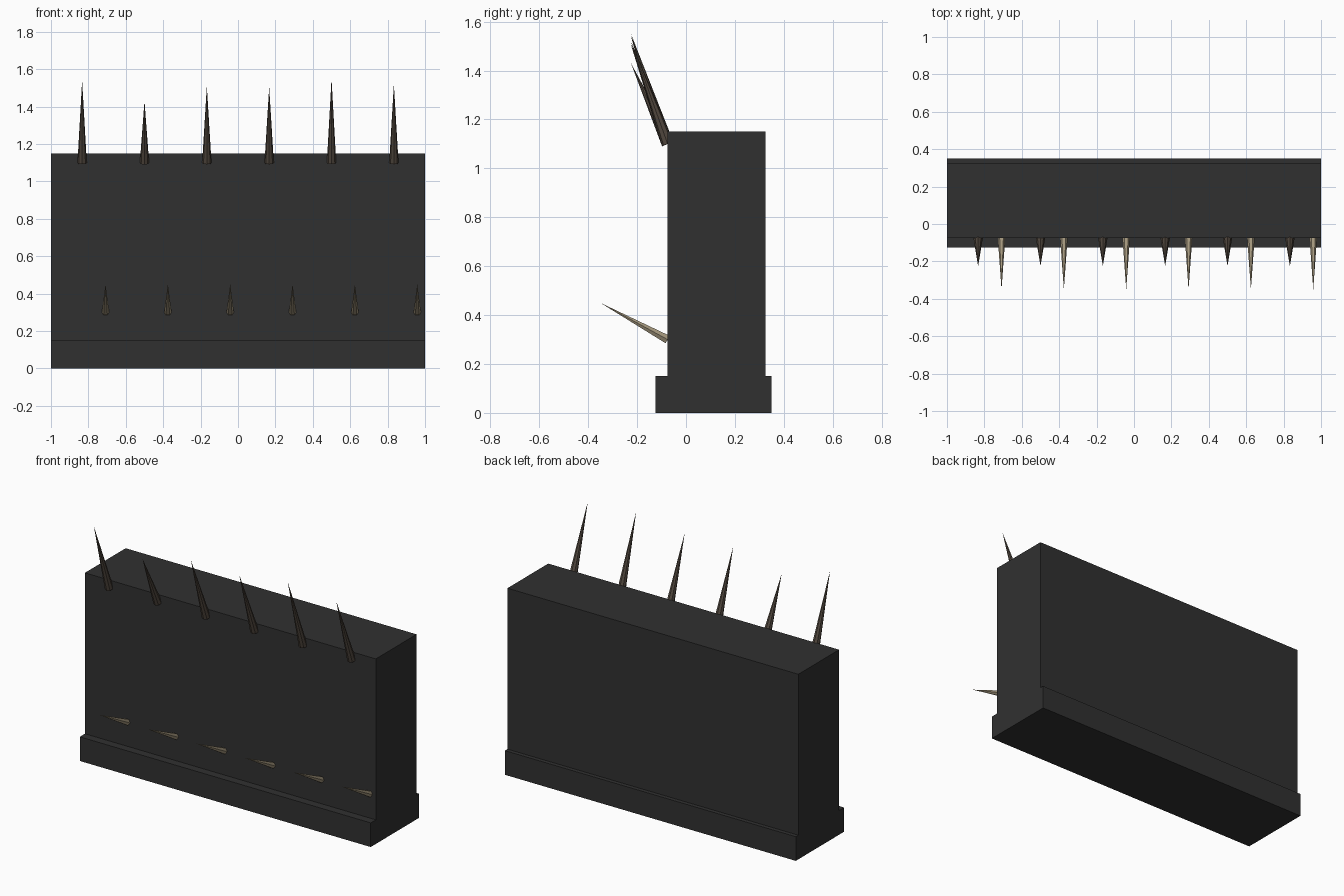
import bpy, bmesh
from mathutils import Vector, Matrix

if "Cube" in bpy.data.objects:
    bpy.data.objects.remove(bpy.data.objects["Cube"])


def material(name, rgb):
    m = bpy.data.materials.new(name)
    m.diffuse_color = (*rgb, 1)
    m.use_nodes = True
    m.node_tree.nodes["Principled BSDF"].inputs["Base Color"].default_value = m.diffuse_color
    return m


STONE = material("charcoal stone", (0.03, 0.03, 0.03))
IRON = material("dark brown iron", (0.085, 0.066, 0.05))
BONE = material("weathered tan", (0.36, 0.30, 0.20))


def finish(bm, name, mat):
    bmesh.ops.recalc_face_normals(bm, faces=bm.faces)
    mesh = bpy.data.meshes.new(name)
    bm.to_mesh(mesh)
    bm.free()
    mesh.materials.append(mat)
    bpy.context.collection.objects.link(bpy.data.objects.new(name, mesh))


def box(name, lo, hi, mat):
    lo, hi = Vector(lo), Vector(hi)
    bm = bmesh.new()
    bmesh.ops.create_cube(bm, size=1, matrix=Matrix.Translation((lo + hi) / 2)
                          @ Matrix.Diagonal((*(hi - lo), 1)))
    finish(bm, name, mat)


def spike(name, base, tip, radius, sides, mat):
    base, tip = Vector(base), Vector(tip)
    axis = tip - base
    turn = axis.to_track_quat('Z', 'X').to_matrix().to_4x4()
    bm = bmesh.new()
    bmesh.ops.create_cone(bm, cap_ends=True, segments=sides, radius1=radius, radius2=0,
                          depth=axis.length,
                          matrix=Matrix.Translation((base + tip) / 2) @ turn)
    bmesh.ops.remove_doubles(bm, verts=bm.verts, dist=1e-5)
    finish(bm, name, mat)


# Wall and its wider footing
box("footing", (-1, -0.125, 0), (1, 0.35, 0.15), STONE)
box("wall", (-1, -0.075, 0.15), (1, 0.325, 1.15), STONE)

# Tall spikes along the top edge, short ones low on the front face
for i, height in enumerate((1.54, 1.43, 1.51, 1.505, 1.55, 1.52)):
    x = -5 / 6 + i / 3
    spike(f"top_spike_{i + 1}", (x, -0.075, 1.10), (x, -0.225, height), 0.025, 8, IRON)
    x += 0.125
    spike(f"lower_spike_{i + 1}", (x, -0.075, 0.30), (x, -0.35, 0.45), 0.02, 6, BONE)
